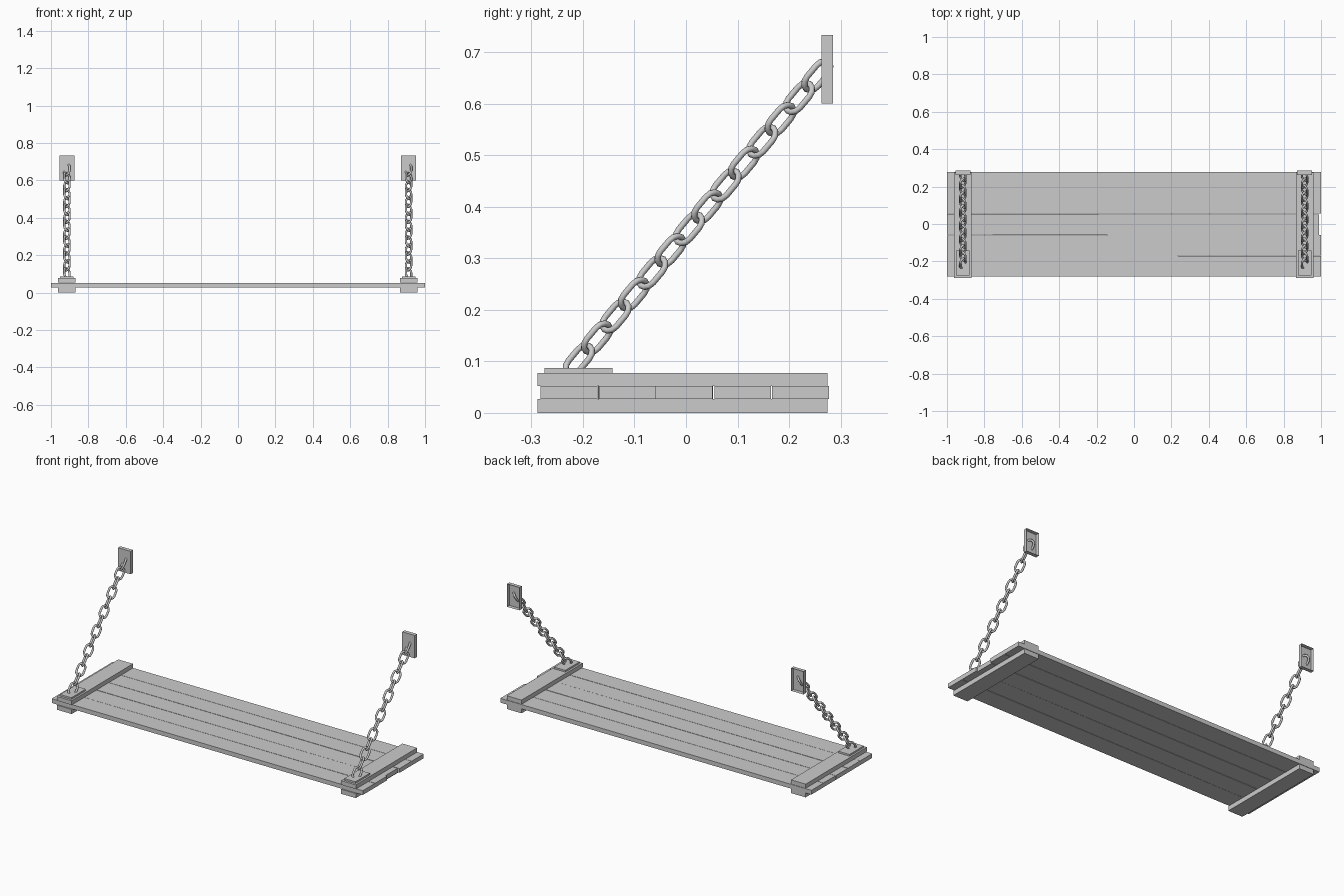
import bpy, bmesh
from math import sin, cos, pi, radians, sqrt
from mathutils import Vector

if "Cube" in bpy.data.objects:
    bpy.data.objects.remove(bpy.data.objects["Cube"])


def box(name, x, y, z, turn=0, open_back=False):
    """Box from (min, max) pairs, optionally without its +y face."""
    size = Vector((x[1] - x[0], y[1] - y[0], z[1] - z[0]))
    bm = bmesh.new()
    bmesh.ops.create_cube(bm, size=1)
    bmesh.ops.scale(bm, vec=size, verts=bm.verts)
    if open_back:
        bm.normal_update()
        back = [f for f in bm.faces if f.normal.y > 0.9]
        bmesh.ops.delete(bm, geom=back, context='FACES_ONLY')
    me = bpy.data.meshes.new(name)
    bm.to_mesh(me)
    bm.free()
    ob = bpy.data.objects.new(name, me)
    ob.location = (sum(x) / 2, sum(y) / 2, sum(z) / 2)
    ob.rotation_euler.z = radians(turn)
    bpy.context.collection.objects.link(ob)
    return ob


def add_link(bm, centre, axis, side, straight=0.0137, bend=0.02, wire=0.006, sides=8, steps=6):
    """Stadium-shaped ring of round wire lying in the axis/side plane."""
    flat = axis.cross(side)
    rings = []
    for end in (1, -1):
        for i in range(steps + 1):
            a = pi * i / steps - pi / 2 + (0 if end == 1 else pi)
            out = axis * cos(a) + side * sin(a)
            p = centre + axis * straight * end + out * bend
            rings.append([bm.verts.new(p + (out * cos(t) + flat * sin(t)) * wire)
                          for t in (2 * pi * k / sides for k in range(sides))])
    for i, r in enumerate(rings):
        n = rings[(i + 1) % len(rings)]
        for k in range(sides):
            j = (k + 1) % sides
            bm.faces.new((r[k], n[k], n[j], r[j])).smooth = True


def chain(name, x, count=14):
    """Links alternate plus and minus 45 degrees about the chain line."""
    step = Vector((0, 0.0356, 0.0424))
    axis = step.normalized()
    right = Vector((1, 0, 0))
    up = Vector((0, -axis.z, axis.y))
    start = Vector((x, -0.208, 0.103))
    bm = bmesh.new()
    for i in range(count):
        s = 1 if i % 2 else -1
        add_link(bm, start + step * i, axis, (right * s + up) / sqrt(2))
    bmesh.ops.recalc_face_normals(bm, faces=bm.faces)
    me = bpy.data.meshes.new(name)
    bm.to_mesh(me)
    bm.free()
    bpy.context.collection.objects.link(bpy.data.objects.new(name, me))


# Shelf planks, laid slightly unevenly
planks = [(-0.282, 0, 1.0), (-0.170, 0.06, 1.0), (-0.058, -0.04, 0.99),
          (0.055, 0, 1.0), (0.167, 0, 1.0)]
for i, (y, turn, end) in enumerate(planks):
    box(f"plank_{i + 1}", (-1, end), (y, y + 0.110), (0.027, 0.052), turn)

# Battens, mounting plates and chain at each end
for tag, x in (("left", -0.915), ("right", 0.912)):
    wide = (x - 0.047, x + 0.047)
    box(f"lower_batten_{tag}", wide, (-0.288, 0.275), (0, 0.0265))
    box(f"upper_batten_{tag}", wide, (-0.288, 0.275), (0.0525, 0.077))
    box(f"shelf_plate_{tag}", (x - 0.036, x + 0.036), (-0.275, -0.143), (0.077, 0.087))
    box(f"wall_plate_{tag}", (x - 0.04, x + 0.04), (0.263, 0.285), (0.60, 0.733), open_back=True)
    chain(f"chain_{tag}", x)
